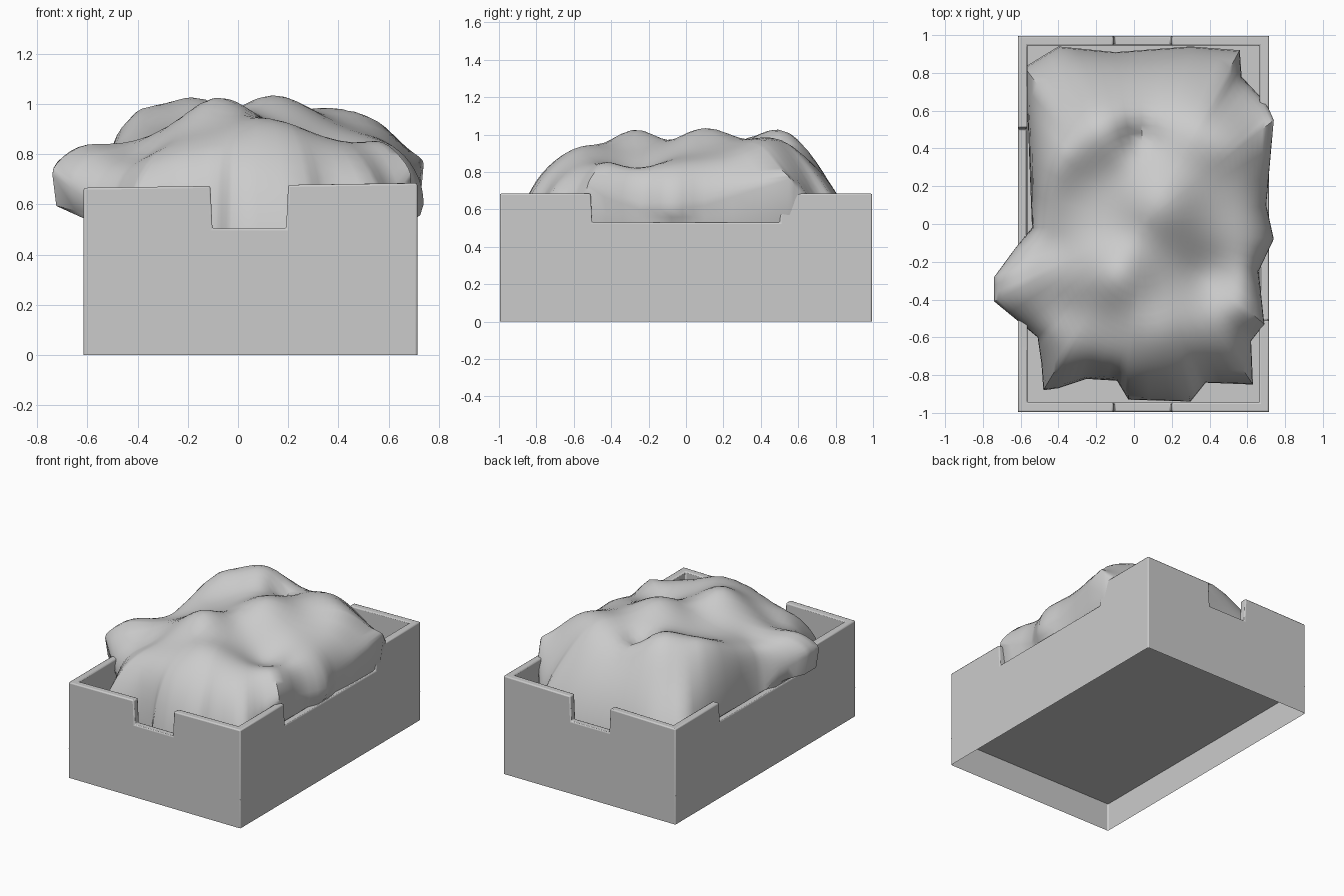
import bpy, bmesh, math
from mathutils import Vector

cube = bpy.data.objects.get("Cube")
if cube:
    bpy.data.objects.remove(cube)

grey = bpy.data.materials.new("plain_grey")
grey.use_nodes = True
grey.diffuse_color = (0.6, 0.6, 0.6, 1)
grey.node_tree.nodes["Principled BSDF"].inputs["Base Color"].default_value = (0.6, 0.6, 0.6, 1)


def add_object(name, bm):
    bmesh.ops.recalc_face_normals(bm, faces=bm.faces)
    mesh = bpy.data.meshes.new(name)
    bm.to_mesh(mesh)
    bm.free()
    mesh.materials.append(grey)
    ob = bpy.data.objects.new(name, mesh)
    bpy.context.collection.objects.link(ob)
    return ob


def smooth(ob, degrees):
    bpy.ops.object.select_all(action='DESELECT')
    ob.select_set(True)
    bpy.context.view_layer.objects.active = ob
    bpy.ops.object.shade_smooth_by_angle(angle=math.radians(degrees))


# Box walls: one hollow strip around the perimeter with a notch in every side
X0, X1, Y, WALL, FLOOR = -0.615, 0.715, 0.995, 0.05, 0.2


def rim_z(x):
    return 0.675 + 0.014 * x


def notched_side(start, end, a, b, low, inward):
    """Stations along one wall: outer point, inner point, top height."""
    start, end, inward = Vector(start), Vector(end), Vector(inward)
    along = (end - start).normalized()
    stations = [(start, start + (inward + along) * WALL, rim_z(start.x))]
    for dist, top in ((a, None), (a + 0.008, low), (b - 0.008, low), (b, None)):
        p = start + along * dist
        stations.append((p, p + inward * WALL, top or rim_z(p.x)))
    return stations


ring = notched_side((X0, -Y), (X1, -Y), -0.11 - X0, 0.2 - X0, 0.505, (0, 1))
ring += notched_side((X1, -Y), (X1, Y), Y - 0.51, Y + 0.51, 0.53, (-1, 0))
ring += notched_side((X1, Y), (X0, Y), X1 - 0.2, X1 + 0.11, 0.505, (0, -1))
ring += notched_side((X0, Y), (X0, -Y), Y - 0.51, Y + 0.51, 0.53, (1, 0))

bm = bmesh.new()
columns = []
for outer, inner, top in ring:
    columns.append([bm.verts.new((p.x, p.y, z)) for p, z in
                    ((outer, 0), (outer, top), (inner, top), (inner, FLOOR))])
for i, col in enumerate(columns):
    nxt = columns[(i + 1) % len(columns)]
    for k in range(3):
        bm.faces.new((col[k], nxt[k], nxt[k + 1], col[k + 1]))
walls = add_object("box_walls", bm)
bevel = walls.modifiers.new("soft_edges", 'BEVEL')
bevel.width = 0.008
bevel.segments = 2
bevel.limit_method = 'ANGLE'
smooth(walls, 30)

# Raised floor inside the walls
bm = bmesh.new()
bm.faces.new([bm.verts.new((x, y, FLOOR)) for x, y in
              ((X0, -Y), (X1, -Y), (X1, Y), (X0, Y))])
add_object("box_floor", bm)

# Lumpy heap: ragged outline (x, y, rim height) filled by a bumpy dome
OUTLINE = [
    (-.48, -.88, .25), (-.4, -.87, .25), (-.25, -.82, .3), (-.09, -.83, .28),
    (-.03, -.93, .24), (.3, -.94, .24), (.38, -.84, .28), (.63, -.85, .28),
    (.62, -.62, .58), (.69, -.53, .7), (.66, -.25, .6), (.74, -.08, .6),
    (.7, .1, .62), (.74, .55, .76), (.7, .64, .65), (.57, .78, .4),
    (.56, .92, .25), (.3, .94, .25), (-.1, .91, .25), (-.4, .94, .25),
    (-.58, .83, .35), (-.56, .5, .42), (-.54, -.02, .45), (-.63, -.13, .64),
    (-.74, -.28, .72), (-.74, -.41, .72), (-.51, -.6, .55), (-.49, -.74, .4)]
# Hills and hollows: x, y, radius, height
BUMPS = [
    (-.18, .53, .22, .17), (.37, .5, .24, .12), (.14, .1, .22, .15),
    (-.08, -.27, .18, .14), (.03, .46, .09, -.08), (.6, -.45, .13, .05),
    (-.66, -.34, .13, .06), (.4, -.27, .16, -.08), (-.45, -.1, .13, -.04),
    (.12, -.56, .19, .07), (-.45, .36, .17, .12), (-.4, -.45, .14, -.06),
    (.58, .42, .16, .06)]
CENTRE = Vector((0.05, 0.0))
STEPS, RINGS = 3, 24


def height(x, y):
    return 0.88 + sum(h * math.exp(-((x - bx) ** 2 + (y - by) ** 2) / (r * r))
                      for bx, by, r, h in BUMPS)


edge = []
for i, p in enumerate(OUTLINE):
    q = OUTLINE[(i + 1) % len(OUTLINE)]
    edge += [Vector(p).lerp(Vector(q), k / STEPS) for k in range(STEPS)]

bm = bmesh.new()
top = bm.verts.new((CENTRE.x, CENTRE.y, height(*CENTRE)))
loops = []
for r in range(1, RINGS + 1):
    s = math.sin(math.pi / 2 * r / RINGS)
    w = s ** 8
    loop = []
    for e in edge:
        # Blend from a smooth oval inside to the ragged outline at the rim;
        # the oval is shorter at the back, and the sides are steeper
        d = e.xy - CENTRE
        depth = 0.79 if d.y > 0 else 0.87
        t = math.atan2(d.y / depth, d.x / 0.64)
        oval = Vector((0.64 * math.cos(t), depth * math.sin(t)))
        p = CENTRE + s * oval.lerp(d, w)
        rim = 0.55 + (e.z - 0.55) * w
        dome = math.sqrt(max(0, 1 - s ** (6 + 3 * math.cos(t) ** 2)))
        loop.append(bm.verts.new((p.x, p.y, rim + (height(p.x, p.y) - rim) * dome)))
    loops.append(loop)
# Underside: tuck in behind the walls just below the notches, then to the floor
under = [[], [], []]
for e in edge:
    ledge = min(e.z - 0.02, 0.54)
    p = CENTRE + (e.xy - CENTRE) * 0.98
    x = min(max(p.x, X0 + 0.01), X1 - 0.01)
    q = CENTRE + (e.xy - CENTRE) * 0.84
    under[0].append(bm.verts.new((p.x, p.y, e.z + (ledge - e.z) * 0.7)))
    under[1].append(bm.verts.new((x, p.y, ledge)))
    under[2].append(bm.verts.new((min(max(q.x, X0 + WALL), X1 - WALL), q.y, FLOOR)))
loops += under
n = len(edge)
for j in range(n):
    k = (j + 1) % n
    bm.faces.new((top, loops[0][j], loops[0][k]))
    for a, b in zip(loops, loops[1:]):
        bm.faces.new((a[j], b[j], b[k], a[k]))
heap = add_object("lumpy_heap", bm)
smooth(heap, 50)
